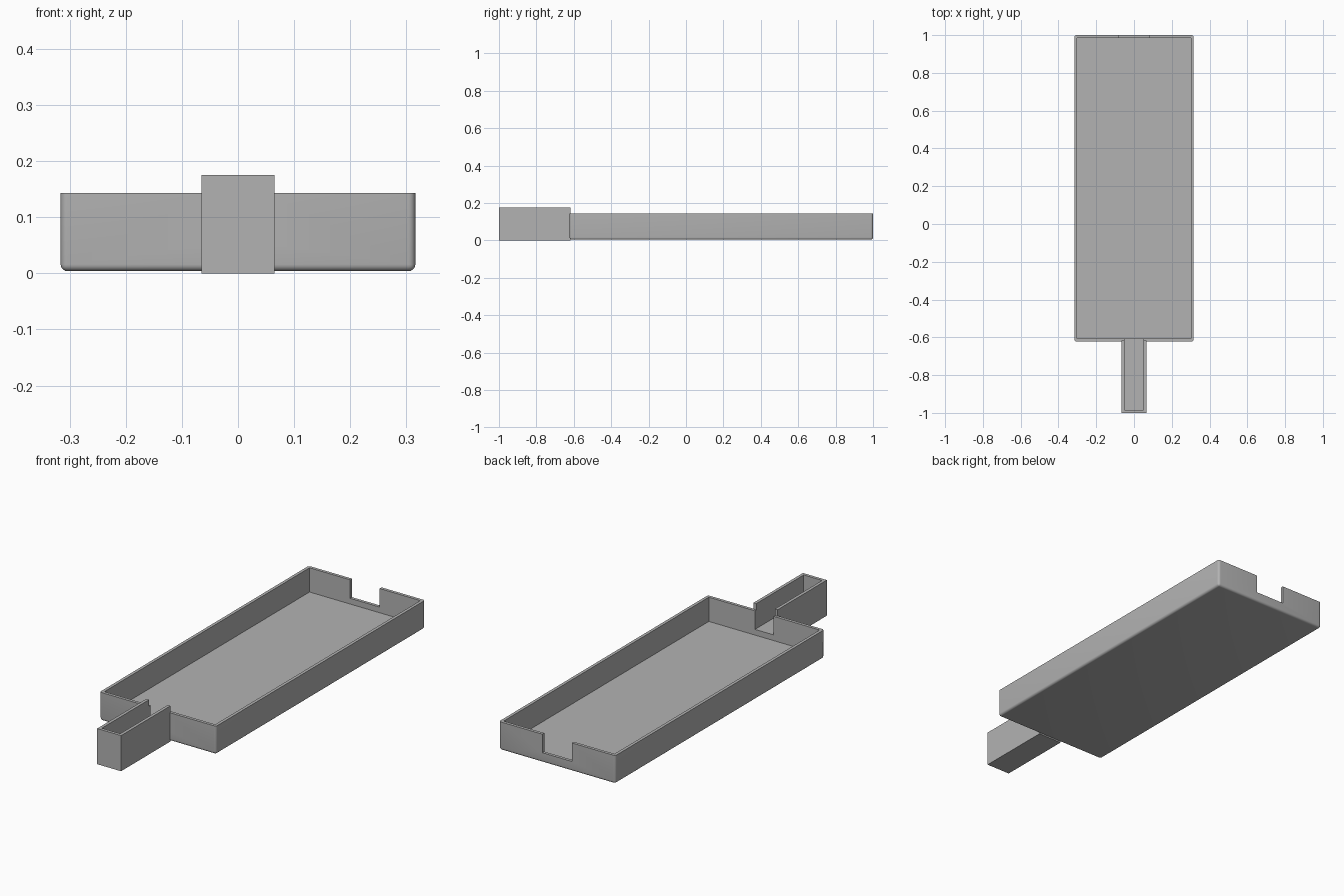
import bpy
import bmesh
from mathutils import Vector

cube = bpy.data.objects.get("Cube")
if cube:
    bpy.data.objects.remove(cube, do_unlink=True)

WALL = 0.015
TRAY_LOW, TRAY_HIGH = Vector((-0.316, -0.622, 0.004)), Vector((0.316, 1.0, 0.143))
ARM_LOW, ARM_HIGH = Vector((-0.065, -1.0, 0.0)), Vector((0.065, -0.618, 0.175))
TRAY_FLOOR, SLOT_FLOOR = 0.024, 0.052

grey = bpy.data.materials.new("plain grey")
grey.use_nodes = True
colour = (0.45, 0.45, 0.45, 1)
grey.diffuse_color = colour
grey.node_tree.nodes["Principled BSDF"].inputs["Base Color"].default_value = colour


def box(name, low, high, rounding=0):
    """Box between two corners; rounding softens every edge except the top rim."""
    low, high = Vector(low), Vector(high)
    bm = bmesh.new()
    bmesh.ops.create_cube(bm, size=1)
    for v in bm.verts:
        v.co = (low + high) / 2 + v.co * (high - low)
    if rounding:
        edges = [e for e in bm.edges if min(v.co.z for v in e.verts) < high.z - 0.001]
        bmesh.ops.bevel(bm, geom=edges, offset=rounding, segments=5,
                        profile=0.5, affect='EDGES')
    mesh = bpy.data.meshes.new(name)
    bm.to_mesh(mesh)
    bm.free()
    mesh.materials.append(grey)
    obj = bpy.data.objects.new(name, mesh)
    bpy.context.collection.objects.link(obj)
    return obj


def activate(obj):
    bpy.ops.object.select_all(action='DESELECT')
    obj.select_set(True)
    bpy.context.view_layer.objects.active = obj


def cut(obj, low, high):
    """Remove a box-shaped volume from an object."""
    cutter = box("cutter", low, high)
    cutter.hide_render = True
    mod = obj.modifiers.new("cut", 'BOOLEAN')
    mod.operation = 'DIFFERENCE'
    mod.solver = 'EXACT'
    mod.object = cutter
    activate(obj)
    bpy.ops.object.modifier_apply(modifier=mod.name)
    bpy.data.objects.remove(cutter, do_unlink=True)


# Shallow tray with rounded outer edges
tray = box("tray", TRAY_LOW, TRAY_HIGH, rounding=0.012)
cut(tray, (TRAY_LOW.x + WALL, TRAY_LOW.y + WALL, TRAY_FLOOR),
    (TRAY_HIGH.x - WALL, TRAY_HIGH.y - WALL, 0.3))

# Notch in the back wall
cut(tray, (-0.08, 0.95, SLOT_FLOOR), (0.08, 1.1, 0.3))

# Open-topped arm whose channel runs through the front wall
arm = box("channel_arm", ARM_LOW, ARM_HIGH)
for part in (tray, arm):
    cut(part, (ARM_LOW.x + WALL, ARM_LOW.y + WALL, SLOT_FLOOR),
        (ARM_HIGH.x - WALL, -0.58, 0.3))

for part in (tray, arm):
    activate(part)
    bpy.ops.object.shade_smooth_by_angle()
